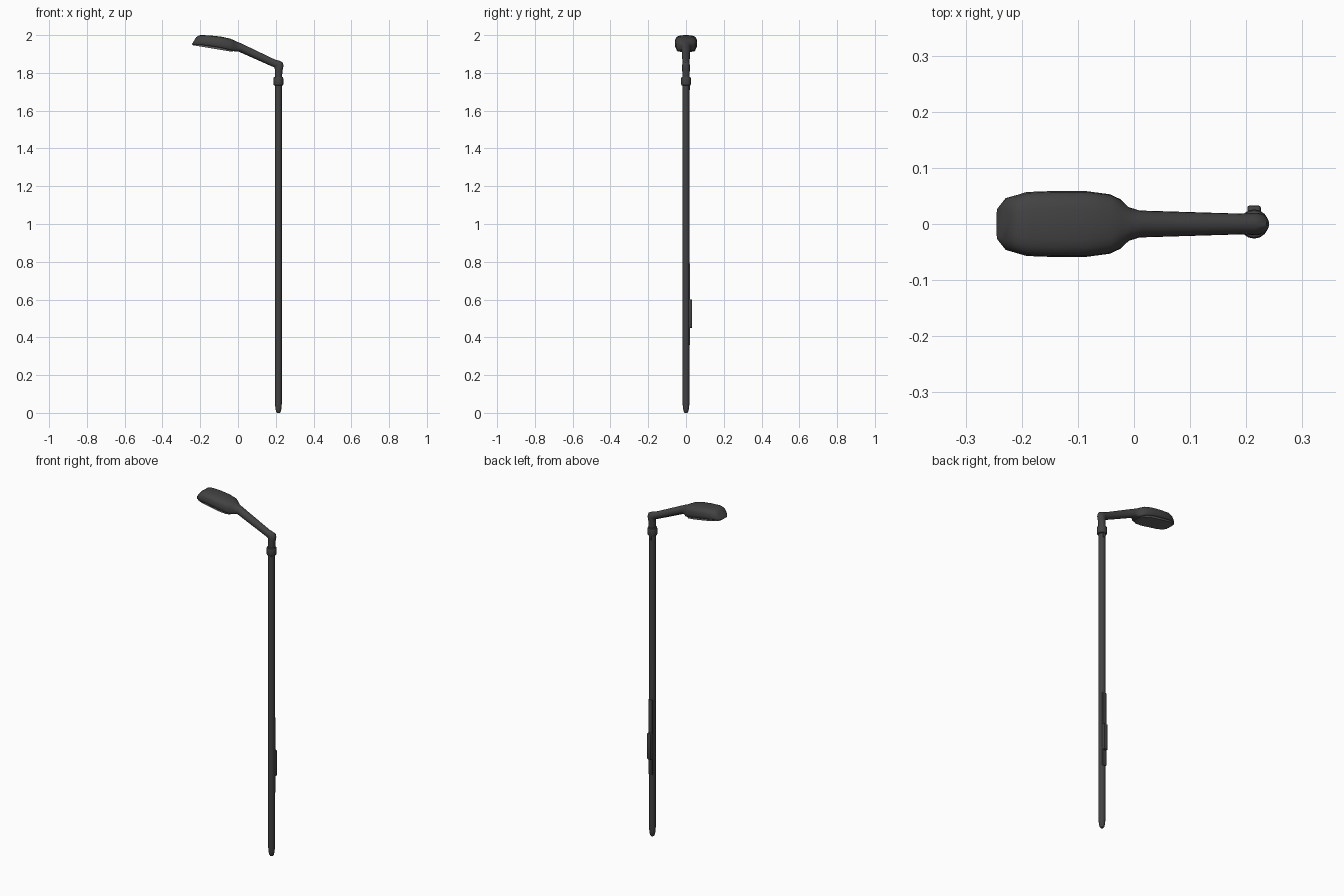
import bpy, bmesh, math
from mathutils import Vector

if "Cube" in bpy.data.objects:
    bpy.data.objects.remove(bpy.data.objects["Cube"])

PX = 0.214  # pole axis


def material(name, v):
    m = bpy.data.materials.new(name)
    m.diffuse_color = (v, v, v, 1)
    m.use_nodes = True
    m.node_tree.nodes["Principled BSDF"].inputs["Base Color"].default_value = m.diffuse_color
    return m


DARK = material("dark_metal", 0.055)
LENS = material("lens_grey", 0.11)


def finish(name, bm, mat=DARK, smooth=35):
    bmesh.ops.recalc_face_normals(bm, faces=bm.faces)
    me = bpy.data.meshes.new(name)
    bm.to_mesh(me)
    bm.free()
    ob = bpy.data.objects.new(name, me)
    bpy.context.collection.objects.link(ob)
    me.materials.append(mat)
    bpy.ops.object.select_all(action='DESELECT')
    ob.select_set(True)
    bpy.context.view_layer.objects.active = ob
    bpy.ops.object.shade_smooth_by_angle(angle=math.radians(smooth))
    return ob


def loft(name, rings, **kw):
    bm = bmesh.new()
    loops = [[bm.verts.new(p) for p in r] for r in rings]
    n = len(loops[0])
    for a, b in zip(loops, loops[1:]):
        for i in range(n):
            j = (i + 1) % n
            bm.faces.new((a[i], a[j], b[j], b[i]))
    bm.faces.new(loops[0])
    bm.faces.new(loops[-1])
    return finish(name, bm, **kw)


def lathe(name, profile, sides=16):
    angles = [2 * math.pi * i / sides for i in range(sides)]
    return loft(name, [[(PX + r * math.cos(a), r * math.sin(a), z) for a in angles]
                       for r, z in profile])


def box(name, lo, hi, bevel):
    bm = bmesh.new()
    bmesh.ops.create_cube(bm, size=1)
    for v in bm.verts:
        v.co = [(l + h) / 2 + c * (h - l) for l, h, c in zip(lo, hi, v.co)]
    bmesh.ops.bevel(bm, geom=bm.edges[:], offset=bevel, segments=2, affect='EDGES', profile=0.5)
    return finish(name, bm)


# pole with rounded foot
lathe("pole", [(0.008, 0), (0.013, 0.008), (0.016, 0.025), (0.018, 0.05), (0.018, 1.77)])
# clamp collar
lathe("collar", [(0.018, 1.732), (0.024, 1.735), (0.026, 1.741), (0.026, 1.77),
                 (0.024, 1.777), (0.018, 1.78)])

# neck, elbow, arm and lamp head: inner point, outer point, half width, roundness
SECTIONS = [
    (.196, 1.765, .232, 1.765, .019, 2), (.195, 1.815, .236, 1.815, .020, 2),
    (.194, 1.826, .241, 1.838, .020, 2), (.192, 1.829, .236, 1.856, .020, 2),
    (.188, 1.831, .217, 1.865, .019, 2), (.180, 1.834, .197, 1.870, .0185, 2),
    (.005, 1.912, .015, 1.957, .024, 2), (-.012, 1.913, -.005, 1.965, .030, 2.2),
    (-.025, 1.915, -.022, 1.973, .044, 2.5), (-.045, 1.920, -.040, 1.981, .053, 3),
    (-.090, 1.930, -.085, 1.991, .059, 3), (-.140, 1.938, -.135, 1.997, .059, 3),
    (-.195, 1.946, -.185, 2.000, .057, 3), (-.232, 1.949, -.207, 1.999, .047, 3),
    (-.245, 1.950, -.222, 1.988, .030, 3)]


def section(xb, zb, xt, zt, w, n, sides=20):
    lo, hi = Vector((xb, 0, zb)), Vector((xt, 0, zt))
    mid = 0.5 if n == 2 else 0.35
    ring = []
    for i in range(sides):
        a = 2 * math.pi * i / sides
        c, s = math.cos(a), math.sin(a)
        # flatter underside on the head
        e = 2 / (n if s > 0 or n == 2 else n + 2)
        y = math.copysign(abs(c) ** e, c) * w
        v = math.copysign(abs(s) ** e, s)
        t = mid + v * ((1 - mid) if v > 0 else mid)
        ring.append(lo.lerp(hi, t) + Vector((0, y, 0)))
    return ring


loft("arm_and_lamp_head", [section(*s) for s in SECTIONS], smooth=45)

# flat lens under the head
half = [(-.240, .024), (-.228, .040), (-.195, .049), (-.090, .051), (-.045, .044), (-.028, .030)]
outline = half + [(x, -y) for x, y in reversed(half)]
loft("lens", [[(x, y, 1.9115 - 0.166 * (x + .028) + d) for x, y in outline]
              for d in (0, .012)], mat=LENS)

# service hatch on the back of the pole
box("hatch_strip", (PX - .012, .008, .36), (PX + .012, .021, .79), .002)
box("hatch_box", (PX - .012, .008, .45), (PX + .012, .033, .60), .004)
# clamp tab below the collar
box("clamp_tab", (PX - .007, .010, 1.71), (PX + .007, .021, 1.745), .002)
